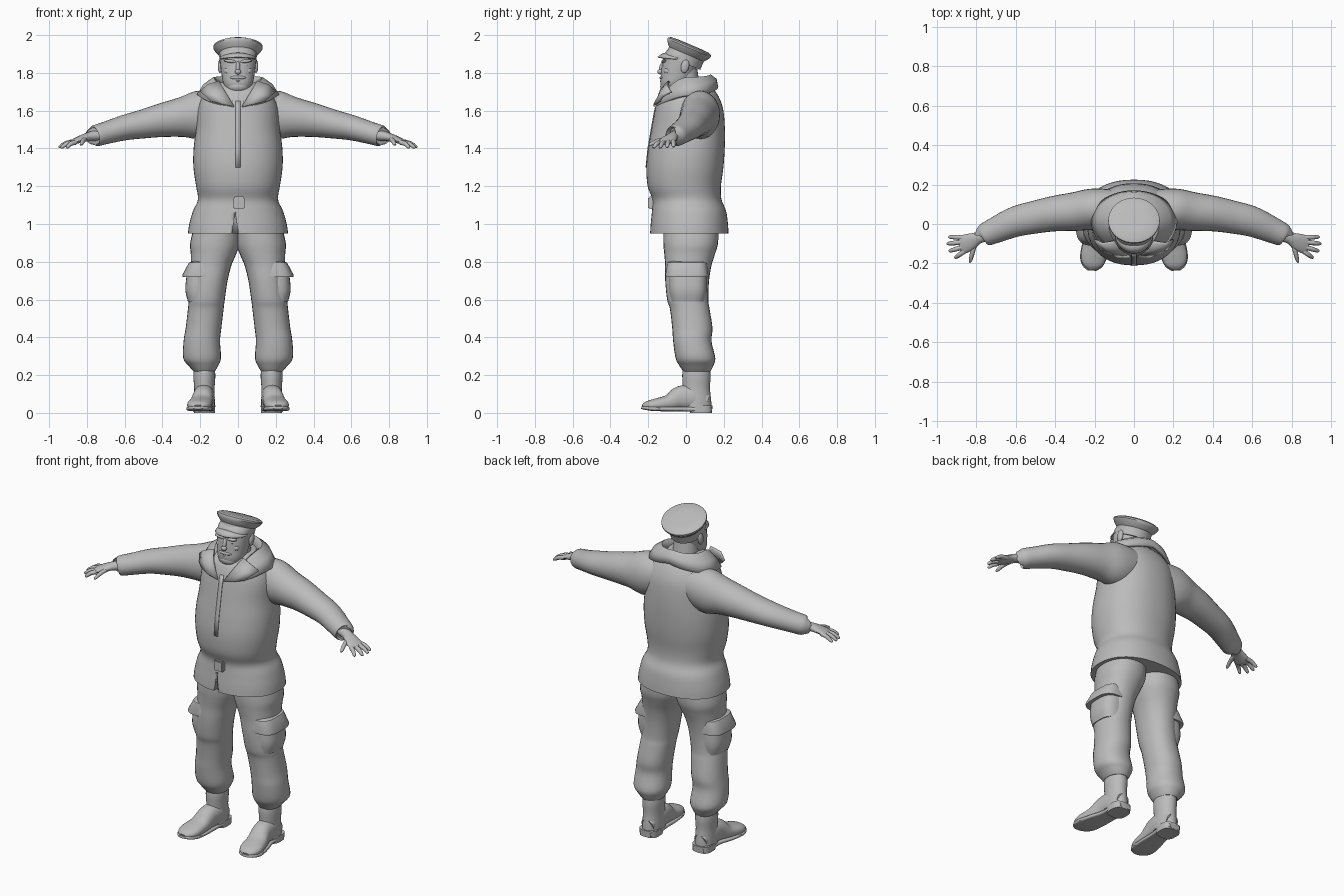
import bpy, bmesh, math
from mathutils import Vector, Matrix

mat = bpy.data.materials.new("plain_grey")
mat.diffuse_color = (0.5, 0.5, 0.5, 1)


def finish(name, bm, angle=40):
    bmesh.ops.recalc_face_normals(bm, faces=bm.faces)
    me = bpy.data.meshes.new(name)
    bm.to_mesh(me)
    bm.free()
    ob = bpy.data.objects.new(name, me)
    bpy.context.collection.objects.link(ob)
    me.materials.append(mat)
    bpy.ops.object.select_all(action='DESELECT')
    ob.select_set(True)
    bpy.context.view_layer.objects.active = ob
    bpy.ops.object.shade_smooth_by_angle(angle=math.radians(angle))
    return ob


def catmull(rows, steps):
    """Smoothly interpolate station rows."""
    if steps < 2:
        return [list(r) for r in rows]
    out = []
    for i in range(len(rows) - 1):
        p0, p1, p2, p3 = rows[max(i - 1, 0)], rows[i], rows[i + 1], rows[min(i + 2, len(rows) - 1)]
        for k in range(steps):
            t = k / steps
            out.append([0.5 * (2 * b + (c - a) * t + (2 * a - 5 * b + 4 * c - d) * t * t
                               + (3 * b - a - 3 * c + d) * t ** 3) for a, b, c, d in zip(p0, p1, p2, p3)])
    return out + [list(rows[-1])]


def loft(name, rows, n=28, steps=4, power=2.0, upright=False, sx=1, matrix=None, angle=40):
    """Skin stations (x, y, z, half width, half depth) along a path."""
    rows = catmull(rows, steps)
    pts = [Vector(r[:3]) for r in rows]
    bm = bmesh.new()
    rings = []
    for i, r in enumerate(rows):
        if upright:
            u, v = Vector((1, 0, 0)), Vector((0, 1, 0))
        else:
            t = (pts[min(i + 1, len(pts) - 1)] - pts[max(i - 1, 0)]).normalized()
            u = t.cross(Vector((0, 0, 1))).normalized()
            v = u.cross(t)
        ring = []
        for k in range(n):
            a = 2 * math.pi * k / n
            c, s = math.cos(a), math.sin(a)
            p = pts[i] + u * r[3] * math.copysign(abs(c) ** (2 / power), c) \
                + v * r[4] * math.copysign(abs(s) ** (2 / power), s)
            ring.append(bm.verts.new((p.x * sx, p.y, p.z)))
        rings.append(ring)
    for a, b in zip(rings, rings[1:]):
        for k in range(n):
            bm.faces.new((a[k], a[(k + 1) % n], b[(k + 1) % n], b[k]))
    bm.faces.new(rings[0])
    bm.faces.new(rings[-1])
    if matrix:
        bm.transform(matrix)
    return finish(name, bm, angle)


def ball(name, loc, size, rot=(0, 0, 0)):
    bm = bmesh.new()
    bmesh.ops.create_uvsphere(bm, u_segments=16, v_segments=10, radius=1)
    rx, ry, rz = (Matrix.Rotation(a, 4, ax) for a, ax in zip(rot, 'XYZ'))
    bm.transform(Matrix.Translation(loc) @ rz @ ry @ rx @ Matrix.Diagonal((*size, 1)))
    return finish(name, bm)


def strip(name, rows, thick):
    """Solid sheet from a grid of points."""
    bm = bmesh.new()
    grid = [[bm.verts.new(p) for p in r] for r in rows]
    for a, b in zip(grid, grid[1:]):
        for k in range(len(a) - 1):
            bm.faces.new((a[k], a[k + 1], b[k + 1], b[k]))
    ob = finish(name, bm, 50)
    m = ob.modifiers.new("thickness", 'SOLIDIFY')
    m.thickness, m.offset = thick, 0
    return ob


def box(name, loc, size, bevel=0.006):
    bm = bmesh.new()
    bmesh.ops.create_cube(bm, size=1)
    bm.transform(Matrix.Translation(loc) @ Matrix.Diagonal((*size, 1)))
    if bevel:
        bmesh.ops.bevel(bm, geom=bm.edges[:], offset=bevel, segments=2, affect='EDGES')
    return finish(name, bm)


# Jacket: z, half width, front y, back y
jacket_rows = [(.95, .265, -.19, .225), (1.0, .258, -.187, .222), (1.07, .238, -.18, .212),
               (1.13, .212, -.178, .188), (1.2, .222, -.203, .185), (1.3, .236, -.21, .198),
               (1.4, .235, -.2, .205), (1.5, .222, -.183, .206), (1.6, .215, -.165, .198),
               (1.66, .195, -.15, .18), (1.71, .16, -.125, .15), (1.75, .1, -.08, .11)]
jacket = loft("jacket", [(0, (f + b) / 2, z, w, (b - f) / 2) for z, w, f, b in jacket_rows],
              n=48, power=2.25, upright=True)
# Split at the jacket hem
bm = bmesh.new()
tri = [(-.035, .93), (.005, .93), (-.015, 1.06)]
lo, hi = [[bm.verts.new((x, y, z)) for x, z in tri] for y in (-.25, -.165)]
bm.faces.new(lo)
bm.faces.new(hi)
for k in range(3):
    bm.faces.new((lo[k], lo[(k + 1) % 3], hi[(k + 1) % 3], hi[k]))
cutter = finish("hem_split_cutter", bm)
cutter.hide_render = True
cutter.hide_viewport = True
m = jacket.modifiers.new("split", 'BOOLEAN')
m.object, m.operation = cutter, 'DIFFERENCE'
box("belt_buckle", (.005, -.185, 1.112), (.06, .03, .065))
strip("front_placket", [[(x, y, z) for x in (-.012, .012)] for z, y in
                        ((1.3, -.211), (1.4, -.201), (1.5, -.184), (1.6, -.166), (1.65, -.154))], .006)

# Folded collar: neckline, crest and outer fall swept round the neck
rows = []
for i in range(41):
    a = math.radians(-80 + 340 * i / 40)
    c, s = math.cos(a), math.sin(a)
    f = max(0, -s) ** 2
    g = abs(c)
    inner = Vector((.092 * c, .01 + (.09 if s > 0 else .13) * s, 1.735 - .085 * f))
    crest = Vector((.13 * c, .015 + (.115 if s > 0 else .155) * s, 1.785 - .13 * f - .015 * g))
    mid = Vector((.178 * c, .02 + (.135 if s > 0 else .17) * s, 1.765 - .12 * f - .03 * g))
    outer = Vector((.212 * c, .02 + (.143 if s > 0 else .178) * s, 1.725 - .095 * f - .045 * g))
    rows.append([inner, crest, mid, outer])
strip("collar", rows, .016)
for sx in (1, -1):
    strip("lapel", [[(sx * x, y, z) for x, y, z in r] for r in (
        ((.02, -.165, 1.62), (.075, -.13, 1.71), (.10, -.09, 1.755)),
        ((.085, -.165, 1.635), (.125, -.14, 1.68), (.16, -.1, 1.735)),
        ((.145, -.14, 1.65), (.17, -.125, 1.675), (.2, -.08, 1.70)))], .014)

# Limbs, built for both sides
for sx in (1, -1):
    loft("sleeve", [(.08, .07, 1.605, .1, .1), (.2, .075, 1.578, .105, .128), (.3, .063, 1.565, .098, .105),
                    (.4, .053, 1.55, .09, .09), (.5, .035, 1.53, .083, .077), (.6, .012, 1.51, .077, .067),
                    (.7, -.03, 1.482, .066, .059), (.755, -.055, 1.467, .058, .056),
                    (.762, -.059, 1.465, .046, .044)], sx=sx)
    loft("palm", [(.74, -.05, 1.47, .034, .03), (.79, -.07, 1.462, .031, .024), (.83, -.09, 1.45, .043, .019),
                  (.87, -.105, 1.435, .047, .014), (.885, -.11, 1.43, .04, .009)], n=16, sx=sx)
    for (bx, by, bz), (tx, ty, tz) in (((.865, -.068, 1.438), (.94, -.066, 1.407)),
                                       ((.872, -.092, 1.436), (.948, -.1, 1.405)),
                                       ((.87, -.117, 1.433), (.938, -.138, 1.402)),
                                       ((.86, -.138, 1.432), (.908, -.172, 1.402)),
                                       ((.805, -.09, 1.45), (.832, -.195, 1.418))):
        mix = lambda t: (bx + (tx - bx) * t, by + (ty - by) * t, bz + (tz - bz) * t + .008 * math.sin(t * 3.14))
        loft("finger", [(*mix(t), r, r) for t, r in ((0, .013), (.5, .012), (.9, .009), (1, .004))],
             n=10, steps=3, sx=sx)

    # Trouser leg: z, inner x, outer x, front y, back y
    leg = [(1.0, -.01, .23, -.12, .17), (.9, -.01, .253, -.12, .17), (.84, .01, .25, -.115, .153),
           (.78, .035, .25, -.11, .135), (.7, .055, .25, -.11, .122), (.6, .07, .26, -.1, .118),
           (.55, .076, .265, -.085, .125), (.45, .088, .277, -.073, .14), (.38, .095, .288, -.068, .135),
           (.29, .09, .29, -.055, .155), (.25, .105, .262, -.035, .145), (.22, .122, .236, -.015, .13)]
    loft("trouser_leg", [((i + o) / 2, (f + b) / 2, z, (o - i) / 2, (b - f) / 2) for z, i, o, f, b in leg],
         power=2.2, upright=True, sx=sx)
    loft("pocket_flap", [(.16, .005, .805, .075, .09), (.18, .005, .795, .08, .105), (.195, .005, .73, .1, .115),
                         (.195, .005, .72, .098, .114)], steps=1, power=3.2, upright=True, sx=sx)
    loft("pocket_pouch", [(.18, .01, .73, .092, .1), (.185, .01, .65, .094, .1), (.18, .01, .59, .085, .09)],
         steps=3, power=3, upright=True, sx=sx)

    # Boot
    loft("boot_shaft", [(.178, .055, .26, .052, .068), (.178, .055, .2, .058, .075), (.178, .055, .13, .054, .072),
                        (.178, .055, .07, .055, .078), (.178, .055, .03, .055, .08)], upright=True, sx=sx)
    loft("boot_foot", [(.178, .115, .06, .04, .04), (.178, .05, .08, .055, .065), (.184, -.03, .078, .055, .064),
                       (.194, -.09, .054, .06, .043), (.205, -.16, .043, .065, .033),
                       (.21, -.205, .038, .052, .024), (.212, -.23, .033, .022, .01)], power=2.3, sx=sx)
    loft("boot_sole", [(.178, .138, .018, .035, .012), (.178, .1, .018, .056, .012), (.182, 0, .02, .052, .012),
                       (.195, -.09, .02, .064, .012), (.207, -.17, .022, .067, .012),
                       (.211, -.215, .026, .05, .01), (.212, -.236, .028, .022, .007)], power=4, sx=sx)
    loft("boot_heel", [(.178, .08, .04, .058, .06), (.178, .08, 0, .056, .058)], steps=1, power=3,
         upright=True, sx=sx)

# Head and neck
loft("neck", [(0, .01, 1.62, .085, .085), (0, 0, 1.72, .075, .075), (0, -.01, 1.82, .072, .07)], upright=True)
loft("head", [(0, -.085, 1.695, .03, .025), (0, -.075, 1.71, .058, .05), (0, -.06, 1.745, .078, .076),
              (0, -.045, 1.79, .087, .088), (0, -.032, 1.85, .094, .094), (0, -.022, 1.9, .096, .092),
              (0, -.015, 1.93, .08, .075)], n=32, power=2.2, upright=True)
ball("beard", (0, -.093, 1.728), (.06, .044, .036))
ball("moustache", (0, -.124, 1.775), (.044, .016, .011))
ball("lower_lip", (0, -.126, 1.756), (.022, .012, .006))
ball("nose_bridge", (0, -.125, 1.83), (.012, .016, .034), (-.25, 0, 0))
ball("nose_tip", (0, -.135, 1.806), (.017, .016, .014))
for s in (1, -1):
    ball("brow", (s * .04, -.117, 1.862), (.034, .013, .009), (0, s * -.12, 0))
    ball("eye", (s * .038, -.11, 1.842), (.014, .012, .008))
    ball("cheek", (s * .05, -.095, 1.81), (.026, .022, .02))
    ball("ear", (s * .095, -.005, 1.835), (.012, .022, .036), (-.2, 0, 0))

# Peaked cap, tilted back
tilt = Matrix.Translation((0, -.012, 1.866)) @ Matrix.Rotation(math.radians(-23), 4, 'X')
loft("cap", [(0, 0, -.012, .098, .1), (0, 0, .036, .1, .1), (0, 0, .04, .104, .104), (0, 0, .058, .122, .118),
             (0, 0, .072, .131, .125), (0, 0, .08, .13, .124), (0, 0, .088, .112, .108), (0, 0, .091, .06, .06)],
     n=40, steps=1, upright=True, matrix=tilt, angle=35)
rows = []
for i in range(17):
    a = math.radians(200 + 140 * i / 16)
    e = math.sin(math.pi * i / 16)
    rows.append([tilt @ Vector((r * math.cos(a), r * math.sin(a), z))
                 for r, z in ((.096, .004), (.1 + .018 * e, -.004 - .012 * e), (.1 + .032 * e, -.008 - .03 * e))])
strip("cap_visor", rows, .007)
